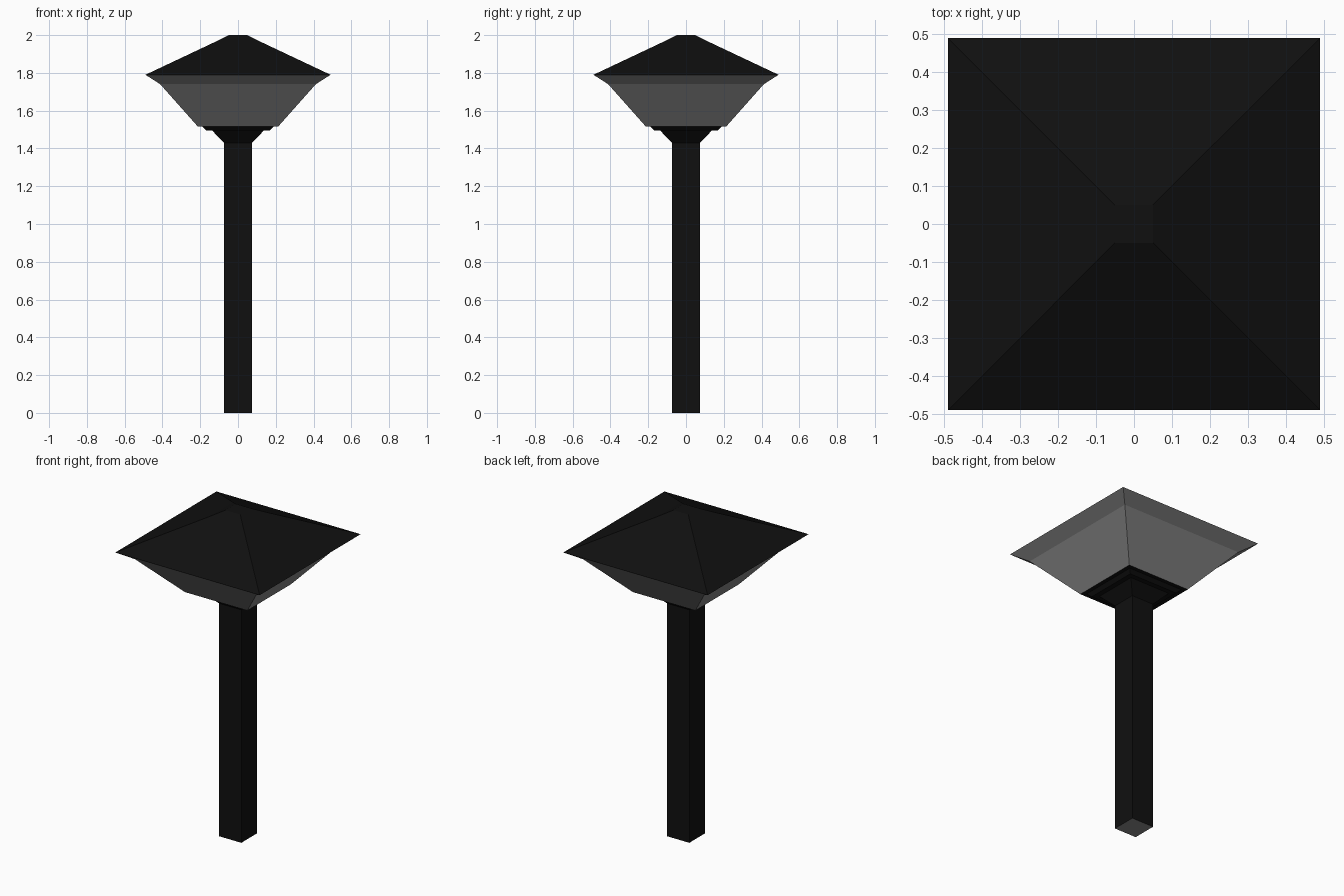
import bpy, bmesh

if "Cube" in bpy.data.objects:
    bpy.data.objects.remove(bpy.data.objects["Cube"])


def material(name, value):
    m = bpy.data.materials.new(name)
    m.diffuse_color = (value, value, value, 1)
    m.use_nodes = True
    m.node_tree.nodes["Principled BSDF"].inputs["Base Color"].default_value = m.diffuse_color
    return m


black = material("black_metal", 0.005)
frosted = material("frosted_panel", 0.25)


def square_loft(name, profile, mats, cap_bottom=True, cap_top=True):
    """Stack square rings given as (half width, height) and skin them."""
    bm = bmesh.new()
    rings = [[bm.verts.new((sx * h, sy * h, z))
              for sx, sy in ((-1, -1), (1, -1), (1, 1), (-1, 1))]
             for h, z in profile]
    for low, high in zip(rings, rings[1:]):
        for i in range(4):
            j = (i + 1) % 4
            bm.faces.new((low[i], low[j], high[j], high[i]))
    if cap_top:
        bm.faces.new(rings[-1])
    if cap_bottom:
        bottom = bm.faces.new(rings[0][::-1])
        bottom.material_index = len(mats) - 1
    mesh = bpy.data.meshes.new(name)
    bm.to_mesh(mesh)
    bm.free()
    for m in mats:
        mesh.materials.append(m)
    obj = bpy.data.objects.new(name, mesh)
    bpy.context.collection.objects.link(obj)
    return obj


# Square post with a grey foot face
square_loft("post", [(0.075, 0), (0.075, 1.43)], [black, frosted], cap_top=False)

# Stepped collar flaring out under the lamp
square_loft("collar", [(0.075, 1.43), (0.137, 1.495), (0.167, 1.495), (0.187, 1.515)],
            [black], cap_bottom=False, cap_top=False)

# Flared lamp panels with a black floor and a shallow eave
square_loft("lamp_panels", [(0.212, 1.515), (0.412, 1.74), (0.49, 1.79)],
            [frosted, black], cap_top=False)

# Hipped roof with a steeper flat-topped cap
square_loft("roof", [(0.49, 1.79), (0.115, 1.967), (0.05, 2.0)],
            [black], cap_bottom=False)
